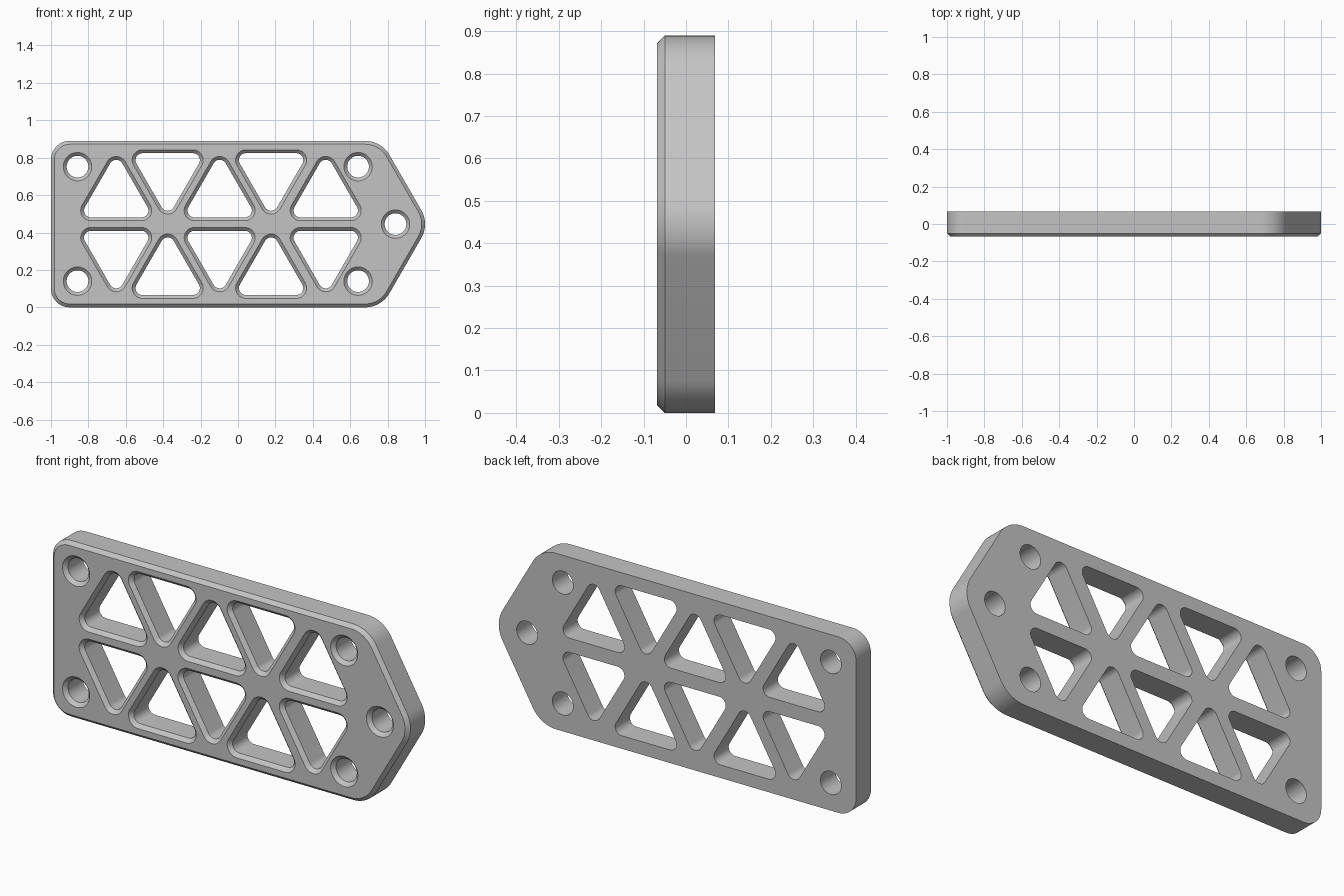
import bpy
import bmesh
from math import radians, sin, cos, sqrt

if "Cube" in bpy.data.objects:
    bpy.data.objects.remove(bpy.data.objects["Cube"], do_unlink=True)

HEIGHT = 0.89
BACK, FRONT = 0.068, -0.068
CHAMFER = 0.018
MID = HEIGHT / 2


def arc_points(arcs, grow=0.0):
    """Join arcs (x, z, radius, start, end) into one closed profile."""
    pts = []
    for x, z, r, a0, a1 in arcs:
        full = a1 - a0 == 360
        steps = 48 if full else 14
        for i in range(steps if full else steps + 1):
            a = radians(a0 + (a1 - a0) * i / steps)
            pts.append((x + (r + grow) * cos(a), z + (r + grow) * sin(a)))
    return pts


def triangle(cx, base, side, r, up=True):
    """Rounded equilateral triangle given by its corner centres."""
    h = side * sqrt(3) / 2
    s = 1 if up else -1
    arcs = [(cx + side / 2, base, r, -90, 30),
            (cx, base + s * h, r, 30, 150),
            (cx - side / 2, base, r, 150, 270)]
    return arcs if up else [(x, z, rr, -a, -b) for x, z, rr, a, b in arcs]


def mirrored(arcs):
    return [(x, HEIGHT - z, r, -a, -b) for x, z, r, a, b in arcs]


# Outer profile: rounded rectangle with a blunt point at the +x end
NOSE = 0.15
shoulder_x = 0.85 - (MID - NOSE) / sqrt(3)
outline = [(0.85, MID, NOSE, -30, 30),
           (shoulder_x, HEIGHT - NOSE, NOSE, 30, 90),
           (-0.9, HEIGHT - 0.1, 0.1, 90, 180),
           (-0.9, 0.1, 0.1, 180, 270),
           (shoulder_x, NOSE, NOSE, 270, 330)]

# Triangular windows, mirrored about the middle bar
openings = []
for cx in (-0.651, -0.098, 0.469):
    openings.append(triangle(cx, 0.518, 0.27, 0.037))
for cx in (-0.376, 0.177):
    openings.append(triangle(cx, 0.787, 0.27, 0.037, up=False))
openings += [mirrored(t) for t in openings]

# Bolt holes
for x, z in ((-0.858, 0.752), (-0.858, 0.14), (0.642, 0.752),
             (0.642, 0.14), (0.842, MID)):
    openings.append([(x, z, 0.058, 0, 360)])

# Walls with a chamfer along every front edge
bm = bmesh.new()
front_edges, back_edges = [], []
for arcs, grow in [(outline, -CHAMFER)] + [(o, CHAMFER) for o in openings]:
    rings = []
    for y, g in ((BACK, 0), (FRONT + CHAMFER, 0), (FRONT, grow)):
        rings.append([bm.verts.new((x, y, z)) for x, z in arc_points(arcs, g)])
    n = len(rings[0])
    for lower, upper in zip(rings, rings[1:]):
        for i in range(n):
            j = (i + 1) % n
            bm.faces.new((lower[i], lower[j], upper[j], upper[i]))
    for ring, store in ((rings[0], back_edges), (rings[2], front_edges)):
        store += [bm.edges.get((ring[i], ring[(i + 1) % n])) for i in range(n)]

# Flat front and back with the openings left free
for edges, direction in ((front_edges, -1), (back_edges, 1)):
    bmesh.ops.triangle_fill(bm, edges=edges, use_beauty=True,
                            normal=(0, direction, 0))
bmesh.ops.recalc_face_normals(bm, faces=bm.faces)

mesh = bpy.data.meshes.new("truss_plate")
bm.to_mesh(mesh)
bm.free()
plate = bpy.data.objects.new("truss_plate", mesh)
bpy.context.collection.objects.link(plate)

# Single grey material
grey = bpy.data.materials.new("plain grey")
grey.use_nodes = True
colour = (0.55, 0.55, 0.55, 1)
grey.diffuse_color = colour
grey.node_tree.nodes["Principled BSDF"].inputs["Base Color"].default_value = colour
mesh.materials.append(grey)

bpy.ops.object.select_all(action='DESELECT')
plate.select_set(True)
bpy.context.view_layer.objects.active = plate
bpy.ops.object.shade_smooth_by_angle(angle=radians(30))
